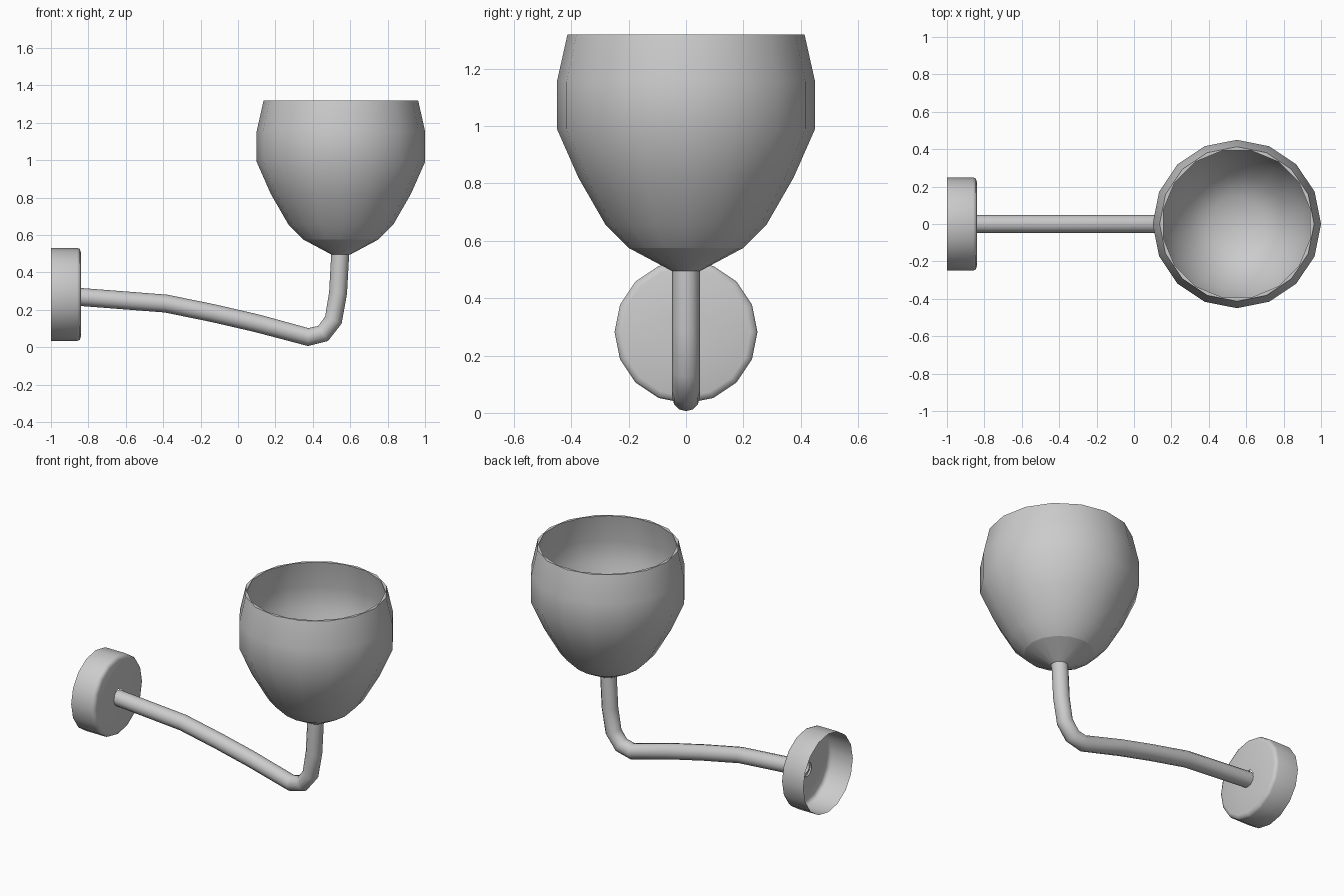
import bpy, bmesh, math
from mathutils import Matrix

if "Cube" in bpy.data.objects:
    bpy.data.objects.remove(bpy.data.objects["Cube"])

SIDES = 16


def select_only(ob):
    bpy.ops.object.select_all(action='DESELECT')
    ob.select_set(True)
    bpy.context.view_layer.objects.active = ob


def lathe(name, profile, matrix, angle=40):
    """Revolve (radius, height, turn) points; turn is in fractions of a side."""
    bm = bmesh.new()
    rings = []
    for r, h, turn in profile:
        if r == 0:
            rings.append([bm.verts.new((0, 0, h))] * SIDES)
            continue
        ring = []
        for i in range(SIDES):
            a = 2 * math.pi * (i + turn) / SIDES
            ring.append(bm.verts.new((r * math.cos(a), r * math.sin(a), h)))
        rings.append(ring)
    for lo, hi in zip(rings, rings[1:]):
        for i in range(SIDES):
            j = (i + 1) % SIDES
            bm.faces.new(dict.fromkeys((lo[i], lo[j], hi[j], hi[i])))
    bm.transform(matrix)
    mesh = bpy.data.meshes.new(name)
    bm.to_mesh(mesh)
    bm.free()
    ob = bpy.data.objects.new(name, mesh)
    bpy.context.collection.objects.link(ob)
    select_only(ob)
    bpy.ops.object.shade_smooth_by_angle(angle=math.radians(angle))
    return ob


cup_pos = Matrix.Translation((0.55, 0, 0))

# Cup shade: outer wall, rim, and inner wall turned by half a side
outer = [(0.20, 0.575), (0.28, 0.655), (0.375, 0.82), (0.45, 0.99),
         (0.45, 1.155), (0.413, 1.32)]
inner = [(0.40, 1.32), (0.432, 1.15), (0.432, 1.02), (0.36, 0.84),
         (0.26, 0.68), (0.15, 0.61), (0, 0.59)]
lathe("shade", [(r, h, 0) for r, h in outer] + [(r, h, 0.5) for r, h in inner], cup_pos)

# Conical collar under the shade
lathe("shade_collar", [(0.05, 0.495, 0), (0.20, 0.575, 0)], cup_pos)

# Wall mount: open-backed round cap with a softened front edge
mount_pos = Matrix.Translation((0, 0, 0.282)) @ Matrix.Rotation(math.pi / 2, 4, 'Y')
lathe("wall_mount", [(0.249, -1, 0), (0.249, -0.86, 0), (0.243, -0.846, 0),
                     (0.225, -0.84, 0), (0.045, -0.84, 0)], mount_pos, 50)

# Bent arm tube
path = [(-0.85, 0.269), (-0.385, 0.233), (-0.13, 0.181), (0.10, 0.128),
        (0.375, 0.054), (0.455, 0.073), (0.51, 0.145), (0.535, 0.29), (0.547, 0.51)]
curve = bpy.data.curves.new("arm", 'CURVE')
curve.dimensions = '3D'
curve.bevel_depth = 0.048
curve.bevel_resolution = 4
spline = curve.splines.new('POLY')
spline.points.add(len(path) - 1)
for p, (x, z) in zip(spline.points, path):
    p.co = (x, 0, z, 1)
arm = bpy.data.objects.new("arm", curve)
bpy.context.collection.objects.link(arm)
select_only(arm)
bpy.ops.object.convert(target='MESH')
bpy.ops.object.shade_smooth_by_angle(angle=math.radians(50))
